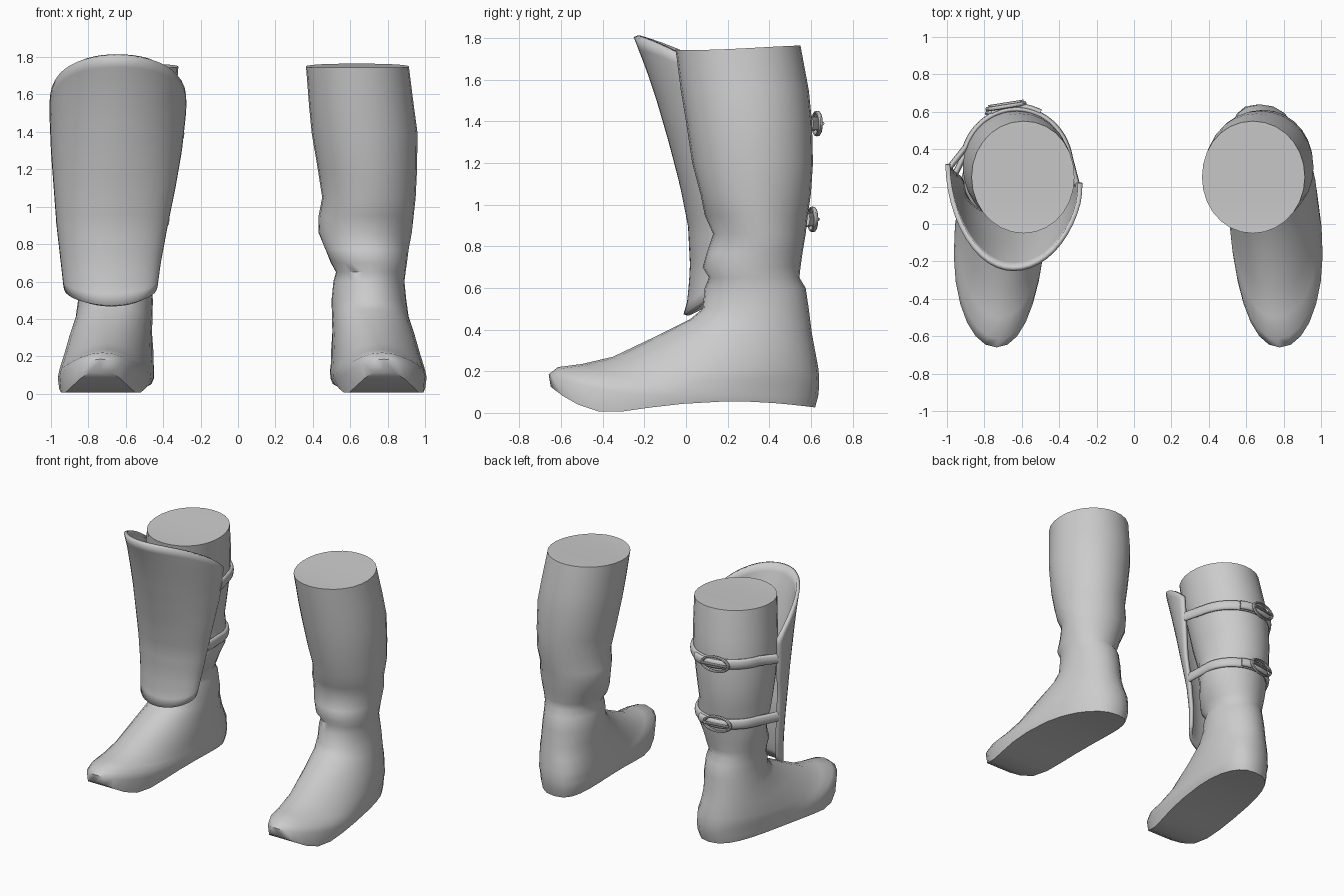
import bpy, bmesh
from math import sin, cos, pi, radians
from mathutils import Vector

cube = bpy.data.objects.get("Cube")
if cube:
    bpy.data.objects.remove(cube)

GREY = (0.6, 0.6, 0.6, 1)
mat = bpy.data.materials.new("plain grey")
mat.use_nodes = True
mat.diffuse_color = GREY
mat.node_tree.nodes["Principled BSDF"].inputs["Base Color"].default_value = GREY


def finish(obj, angle=40):
    obj.data.materials.clear()
    obj.data.materials.append(mat)
    bpy.ops.object.select_all(action='DESELECT')
    obj.select_set(True)
    bpy.context.view_layer.objects.active = obj
    bpy.ops.object.shade_smooth_by_angle(angle=radians(angle))
    return obj


def loft(name, rings, closed=True, caps=True):
    """Skin a list of point rings; caps are strips joining opposite ring points."""
    bm = bmesh.new()
    vs = [[bm.verts.new(p) for p in ring] for ring in rings]
    n = len(vs[0])
    for a, b in zip(vs, vs[1:]):
        for i in range(n if closed else n - 1):
            j = (i + 1) % n
            bm.faces.new((a[i], a[j], b[j], b[i]))
    for r in (vs[0], vs[-1]) if caps else ():
        for i in range(n // 2):
            quad = [r[i], r[i + 1], r[n - i - 1], r[(n - i) % n]]
            bm.faces.new(list(dict.fromkeys(quad)))
    bmesh.ops.recalc_face_normals(bm, faces=bm.faces)
    mesh = bpy.data.meshes.new(name)
    bm.to_mesh(mesh)
    bm.free()
    obj = bpy.data.objects.new(name, mesh)
    bpy.context.collection.objects.link(obj)
    return obj


def lerp(a, b, t):
    return a + (b - a) * t


def sole_height(y):
    # rocker at the toe, arch under the instep
    if y < -0.35:
        return 1.4 * (y + 0.35) ** 2
    return 0.055 * sin(pi * (y + 0.35) / 1.15)


# Boot rings: front z, back z, front y, back y, front x, back x, half width
BOOT = [
    (1.745, 1.765, -.05, .55, .635, .635, .275),
    (1.55, 1.55, -.025, .59, .655, .655, .28),
    (1.4, 1.4, 0, .605, .673, .673, .283),
    (1.2, 1.2, .03, .61, .69, .69, .265),
    (1.05, 1.05, .07, .6, .7, .7, .25),
    (.95, .95, .09, .585, .685, .685, .247),
    (.86, .86, .13, .575, .68, .68, .24),
    (.77, .77, .1, .56, .69, .69, .224),
    (.7, .7, .08, .55, .7, .7, .21),
    (.65, .65, .11, .545, .71, .71, .19),
    (.6, .6, .09, .575, .7, .7, .19),
    (.5, .5, .08, .59, .7, .7, .2),
    (.45, .38, .02, .605, .71, .7, .205),
    (.37, .3, -.14, .62, .73, .69, .22),
    (.27, .22, -.35, .635, .75, .67, .235),
    (.235, .17, -.5, .64, .76, .67, .24),
    (.22, .13, -.615, .64, .77, .665, .243),
    (.185, .08, -.66, .635, .78, .665, .245),
]
SEGS = 28


def spow(v, e):
    return abs(v) ** e * (1 if v >= 0 else -1)


def boot_ring(zf, zb, yf, yb, xf, xb, w, sole=False):
    foot = min(max(yb - yf - 0.55, 0), 0.5) * 2
    pts = []
    for i in range(SEGS):
        a = 2 * pi * i / SEGS
        # rounded toe, squarer heel
        power = 2 / (2 + foot * (0.12 if cos(a) > 0 else 0.5))
        c, s = spow(cos(a), power), spow(sin(a), power)
        t = (1 - c) / 2
        y = lerp(yf, yb, t)
        # slack leather folds around the ankle
        fold = 0.012 * sin(2 * a + zf * 12) * sin(pi * (zf - 0.6) / 0.45) if 0.6 < zf < 1.05 else 0
        # uppers droop from the ridge to the sides of the foot
        droop = 0.1 * foot * s * s * (1 - t)
        z = sole_height(y) if sole else lerp(zf, zb, t) - droop
        bow = 0.14 * foot * t * (1 - t)
        pts.append((lerp(xf, xb, t) + bow + (w + fold) * s, y, z))
    return pts


boot_rings = [boot_ring(*r) for r in BOOT]
boot_rings.append(boot_ring(0, 0, -.65, .62, .78, .67, .235, sole=True))
finish(loft("left_boot", boot_rings), 55)
OFFSET = 0.045
finish(loft("right_boot", [[(OFFSET - x, y, z) for x, y, z in r] for r in boot_rings]), 55)


# Shin guard profile: height, front y, half width, depth, centre x
GUARD = [
    (.47, 0, .21, .13, -.68),
    (.54, .02, .235, .15, -.682),
    (.7, .032, .255, .17, -.68),
    (.9, .022, .285, .2, -.673),
    (1.1, -.018, .313, .25, -.66),
    (1.3, -.07, .338, .33, -.65),
    (1.5, -.128, .353, .4, -.643),
    (1.65, -.178, .355, .44, -.64),
    (1.81, -.24, .345, .47, -.645),
]


def guard_point(z, u):
    """Point on the guard at height z; u runs -1 (outer edge) to 1 (inner edge)."""
    k = max(i for i in range(len(GUARD) - 1) if GUARD[i][0] <= z or i == 0)
    a, b = GUARD[k], GUARD[k + 1]
    t = (z - a[0]) / (b[0] - a[0])
    yf, w, d, cx = (lerp(p, q, t) for p, q in zip(a[1:], b[1:]))
    return Vector((cx + w * sin(u * pi / 2), yf + d * (1 - cos(u * pi / 2)) - 0.05 * u * abs(u), z))


rows, cols = 22, 24
guard_rows = []
for r in range(rows + 1):
    us = [2 * c / cols - 1 for c in range(cols + 1)]
    guard_rows.append([guard_point(lerp(.47 + .1 * u * u, 1.81 - .26 * abs(u) ** 2.3, r / rows), u) for u in us])
guard = loft("shin_guard", guard_rows, closed=False, caps=False)
solid = guard.modifiers.new("thickness", 'SOLIDIFY')
solid.thickness = 0.025
solid.offset = 0
finish(guard, 50)


# Straps wrap the back of the right boot from one guard edge to the other
def strap_path(z, steps=28):
    k = max(i for i, r in enumerate(BOOT) if r[0] >= z)
    a, b = BOOT[k], BOOT[k + 1]
    t = (z - a[0]) / (b[0] - a[0])
    yf, yb, cx, _, w = (lerp(p, q, t) for p, q in zip(a[2:], b[2:]))
    mid, ry = (yf + yb) / 2, (yb - yf) / 2 + 0.008
    path = [guard_point(z, -0.97)]
    for i in range(steps + 1):
        ang = radians(lerp(-70, 80, i / steps))
        path.append(Vector((OFFSET - cx + (w + 0.008) * sin(ang), mid + ry * cos(ang), z)))
    return path + [guard_point(z, 0.97)]


def band(name, path, thick, height):
    rings = []
    for i, p in enumerate(path):
        along = path[min(i + 1, len(path) - 1)] - path[max(i - 1, 0)]
        out = Vector((-along.y, along.x, 0)).normalized()
        rings.append([p + out * thick * cos(a) + Vector((0, 0, height * sin(a)))
                      for a in (2 * pi * j / 10 for j in range(10))])
    return finish(loft(name, rings), 60)


for label, z in (("upper", 1.39), ("lower", .93)):
    path = strap_path(z)
    band(label + "_strap", path, 0.016, 0.038)
    # free strap end laid over the band, through the buckle
    tail = [p + Vector((0, 0.016, 0)) for p in path[9:20]]
    band(label + "_strap_end", tail, 0.016, 0.033)
    # oval buckle frame with its prong
    centre = path[12] + Vector((0, 0.022, 0))
    bpy.ops.mesh.primitive_torus_add(major_radius=0.1, minor_radius=0.012, major_segments=24,
                                     minor_segments=8, location=centre, rotation=(pi / 2, 0, radians(9)))
    frame = bpy.context.object
    frame.name = label + "_buckle"
    frame.scale = (1, 0.55, 1)
    finish(frame)
    bpy.ops.mesh.primitive_cylinder_add(vertices=8, radius=0.009, depth=0.19, rotation=(0, pi / 2, radians(9)),
                                        location=centre + Vector((0, 0.012, 0)))
    prong = bpy.context.object
    prong.name = label + "_buckle_prong"
    finish(prong)
